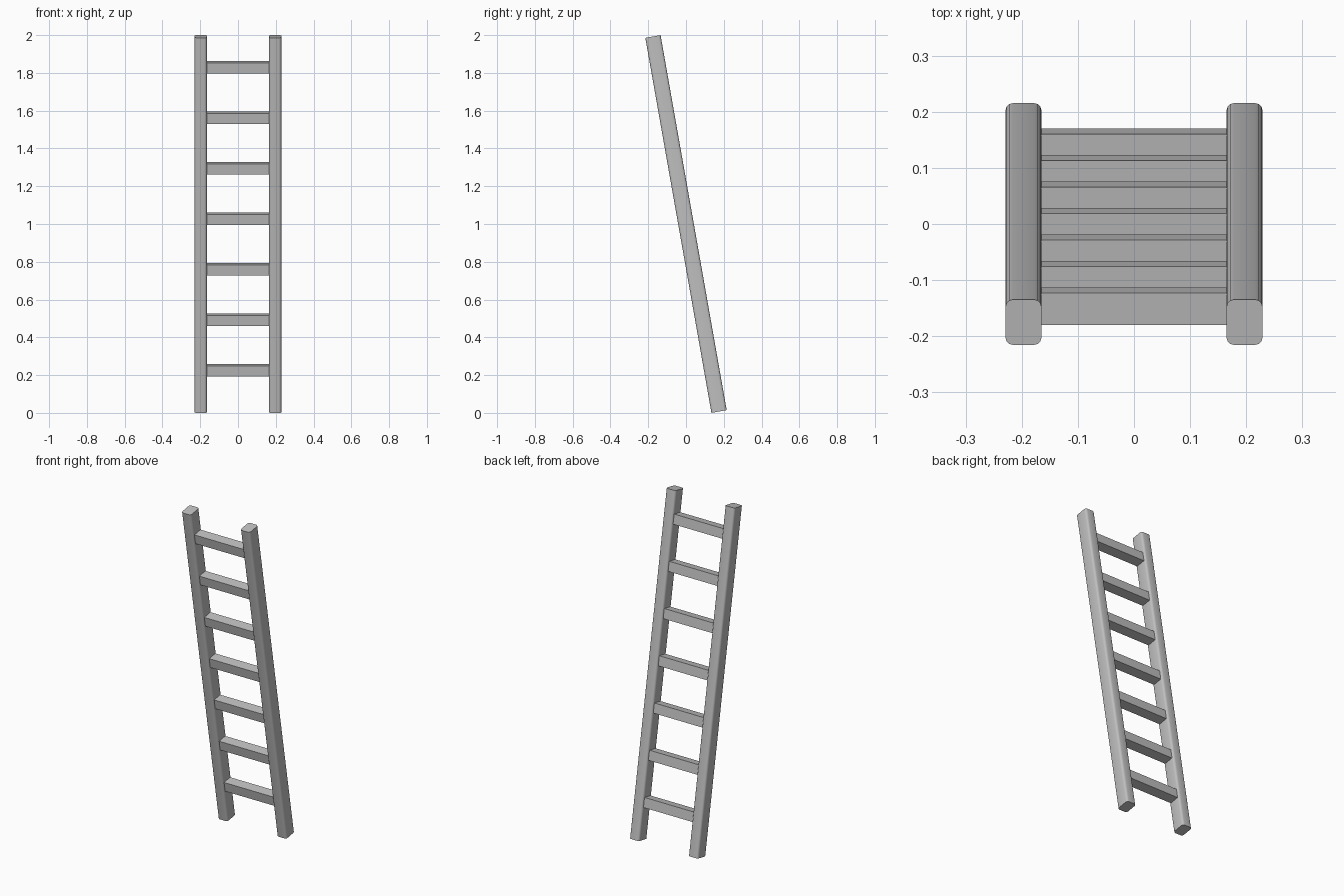
import bpy, bmesh, math
from mathutils import Matrix

if "Cube" in bpy.data.objects:
    bpy.data.objects.remove(bpy.data.objects["Cube"])

TILT = math.radians(10)
LENGTH = 2.016          # rail length along the slope
CENTRE = Matrix.Translation((0, 0, 1.0)) @ Matrix.Rotation(TILT, 4, 'X')

grey = bpy.data.materials.new("plain grey")
grey.diffuse_color = (0.52, 0.52, 0.52, 1)
grey.use_nodes = True
grey.node_tree.nodes["Principled BSDF"].inputs["Base Color"].default_value = grey.diffuse_color


def bar(name, size, location, long_axis, bevel):
    """Box in ladder space, long edges rounded, leaned with the ladder."""
    bm = bmesh.new()
    bmesh.ops.create_cube(bm, size=1, matrix=Matrix.Diagonal((*size, 1)))
    if bevel:
        edges = [e for e in bm.edges
                 if abs((e.verts[0].co - e.verts[1].co)[long_axis]) > 0.1]
        bmesh.ops.bevel(bm, geom=edges, offset=bevel, segments=3,
                        profile=0.5, affect='EDGES')
    bm.transform(CENTRE @ Matrix.Translation(location))
    mesh = bpy.data.meshes.new(name)
    bm.to_mesh(mesh)
    bm.free()
    mesh.materials.append(grey)
    obj = bpy.data.objects.new(name, mesh)
    bpy.context.collection.objects.link(obj)
    bpy.ops.object.select_all(action='DESELECT')
    obj.select_set(True)
    bpy.context.view_layer.objects.active = obj
    bpy.ops.object.shade_smooth_by_angle(angle=math.radians(35))


# side rails with rounded long edges
for side, x in (("left", -0.197), ("right", 0.197)):
    bar(side + "_rail", (0.064, 0.082, LENGTH), (x, 0, 0), 2, 0.013)

# seven evenly spaced square rungs, ends set into the rails
for i in range(7):
    z = (0.225 + i * 0.2675 - 1.0) / math.cos(TILT)
    bar(f"rung_{i + 1}", (0.36, 0.058, 0.058), (0, 0, z), 0, 0)
